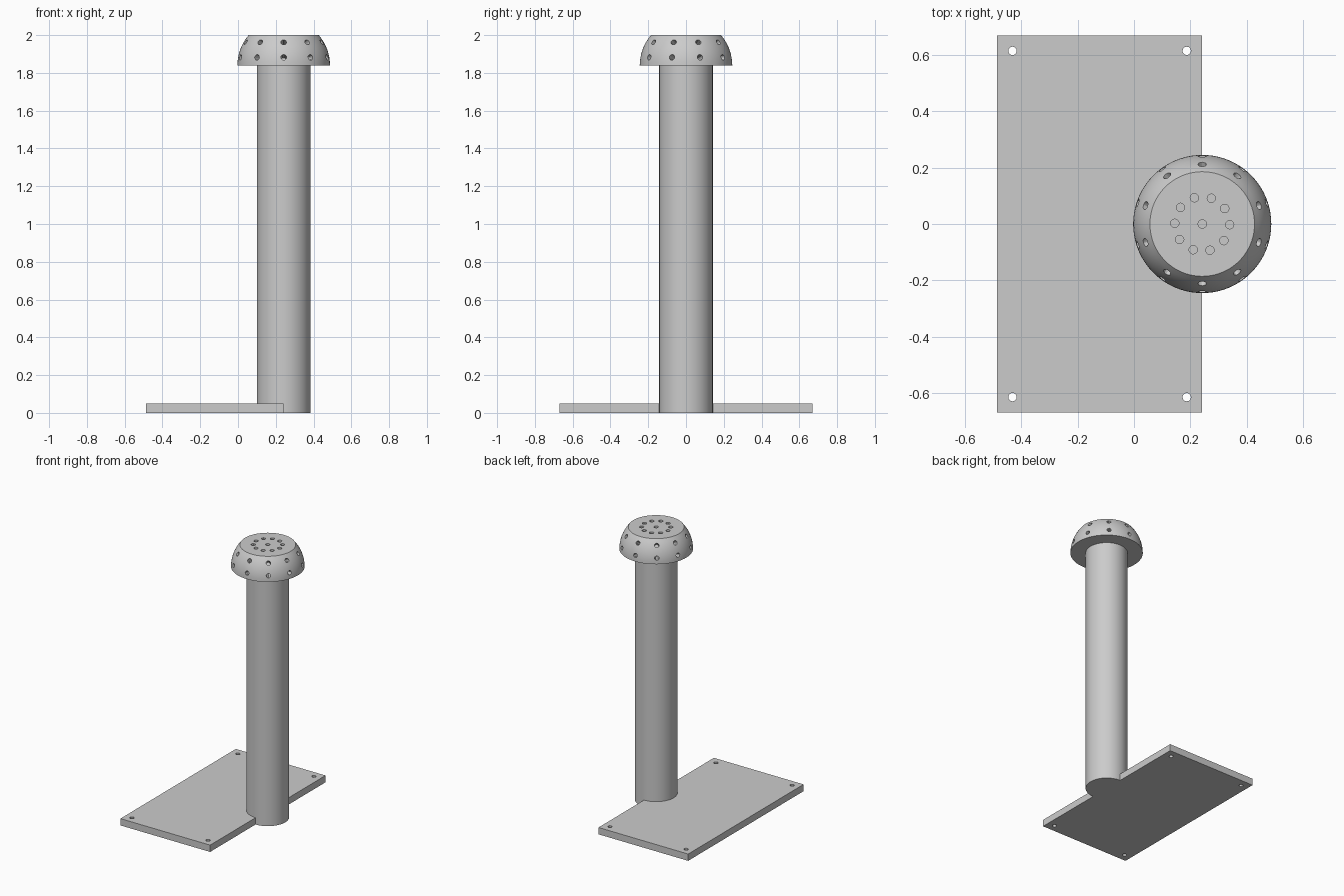
import bpy, bmesh
from math import sin, cos, pi, radians, sqrt
from mathutils import Matrix, Vector

cube = bpy.data.objects.get("Cube")
if cube:
    bpy.data.objects.remove(cube, do_unlink=True)

grey = bpy.data.materials.new("plain grey")
grey.use_nodes = True
COLOUR = (0.6, 0.6, 0.6, 1)
grey.diffuse_color = COLOUR
grey.node_tree.nodes["Principled BSDF"].inputs["Base Color"].default_value = COLOUR

POLE_X, POLE_R = 0.242, 0.142
HEAD_R, HEAD_Z, TOP_Z = 0.245, 1.84, 2.0
HOLE_R = 0.015
PLATE_LEFT, PLATE_Y, PLATE_T = -0.486, 0.669, 0.05


def make_object(name, bm):
    bmesh.ops.recalc_face_normals(bm, faces=bm.faces)
    mesh = bpy.data.meshes.new(name)
    bm.to_mesh(mesh)
    bm.free()
    mesh.materials.append(grey)
    obj = bpy.data.objects.new(name, mesh)
    bpy.context.collection.objects.link(obj)
    return obj


def add_rod(bm, centre, direction, radius, length, sides):
    turn = Vector(direction).to_track_quat('Z', 'Y').to_matrix().to_4x4()
    bmesh.ops.create_cone(bm, cap_ends=True, segments=sides, radius1=radius,
                          radius2=radius, depth=length,
                          matrix=Matrix.Translation(centre) @ turn)


def cut(obj, cutter):
    mod = obj.modifiers.new("holes", 'BOOLEAN')
    mod.operation = 'DIFFERENCE'
    mod.solver = 'EXACT'
    mod.object = cutter
    bpy.context.view_layer.objects.active = obj
    bpy.ops.object.modifier_apply(modifier=mod.name)


def smooth(obj):
    bpy.ops.object.select_all(action='DESELECT')
    obj.select_set(True)
    bpy.context.view_layer.objects.active = obj
    bpy.ops.object.shade_smooth_by_angle(angle=radians(30))


# Upright pole
bm = bmesh.new()
add_rod(bm, (POLE_X, 0, HEAD_Z / 2), (0, 0, 1), POLE_R, HEAD_Z, 64)
pole = make_object("pole", bm)

# Base plate, its near edge running through the pole axis
bm = bmesh.new()
bmesh.ops.create_cube(bm, size=1)
bmesh.ops.scale(bm, vec=(POLE_X - PLATE_LEFT, 2 * PLATE_Y, PLATE_T), verts=bm.verts)
bmesh.ops.translate(bm, vec=((POLE_X + PLATE_LEFT) / 2, 0, PLATE_T / 2), verts=bm.verts)
plate = make_object("base_plate", bm)

# Bolt holes in the plate corners
INSET = 0.055
bm = bmesh.new()
for x in (PLATE_LEFT + INSET, POLE_X - INSET):
    for side in (-1, 1):
        add_rod(bm, (x, side * (PLATE_Y - INSET), 0), (0, 0, 1), HOLE_R, 0.3, 12)
bolt_cutter = make_object("bolt_hole_cutter", bm)
cut(plate, bolt_cutter)
cut(plate, pole)

# Domed head: a sphere slice turned about the pole axis
bm = bmesh.new()
axis = Vector((POLE_X, 0, HEAD_Z))
rise = TOP_Z - HEAD_Z
STEPS = 8
profile = [axis]
for i in range(STEPS + 1):
    h = rise * i / STEPS
    profile.append(axis + Vector((sqrt(HEAD_R ** 2 - h ** 2), 0, h)))
profile.append(axis + Vector((0, 0, rise)))
verts = [bm.verts.new(p) for p in profile]
edges = [bm.edges.new(pair) for pair in zip(verts, verts[1:])]
bmesh.ops.spin(bm, geom=verts + edges, cent=axis, axis=(0, 0, 1),
               angle=2 * pi, steps=80, use_duplicate=False)
bmesh.ops.remove_doubles(bm, verts=bm.verts, dist=0.0001)
head = make_object("domed_head", bm)

# Blind holes: two radial rings on the dome, one ring and a centre on top
bm = bmesh.new()
COUNT = 10
for i in range(COUNT):
    a = 2 * pi * i / COUNT
    for tilt in (radians(10), radians(30)):
        out = Vector((sin(a) * cos(tilt), -cos(a) * cos(tilt), sin(tilt)))
        add_rod(bm, axis + out * HEAD_R, out, HOLE_R, 0.2, 12)
    b = a - radians(1.5)
    add_rod(bm, (POLE_X + 0.097 * cos(b), 0.097 * sin(b), TOP_Z), (0, 0, 1),
            HOLE_R, 0.12, 12)
add_rod(bm, (POLE_X, 0, TOP_Z), (0, 0, 1), HOLE_R, 0.12, 12)
nozzle_cutter = make_object("nozzle_hole_cutter", bm)
cut(head, nozzle_cutter)

# Helpers are done with once the holes are cut
for helper in (bolt_cutter, nozzle_cutter):
    helper.hide_render = True
    bpy.data.objects.remove(helper, do_unlink=True)

for part in (pole, plate, head):
    smooth(part)
